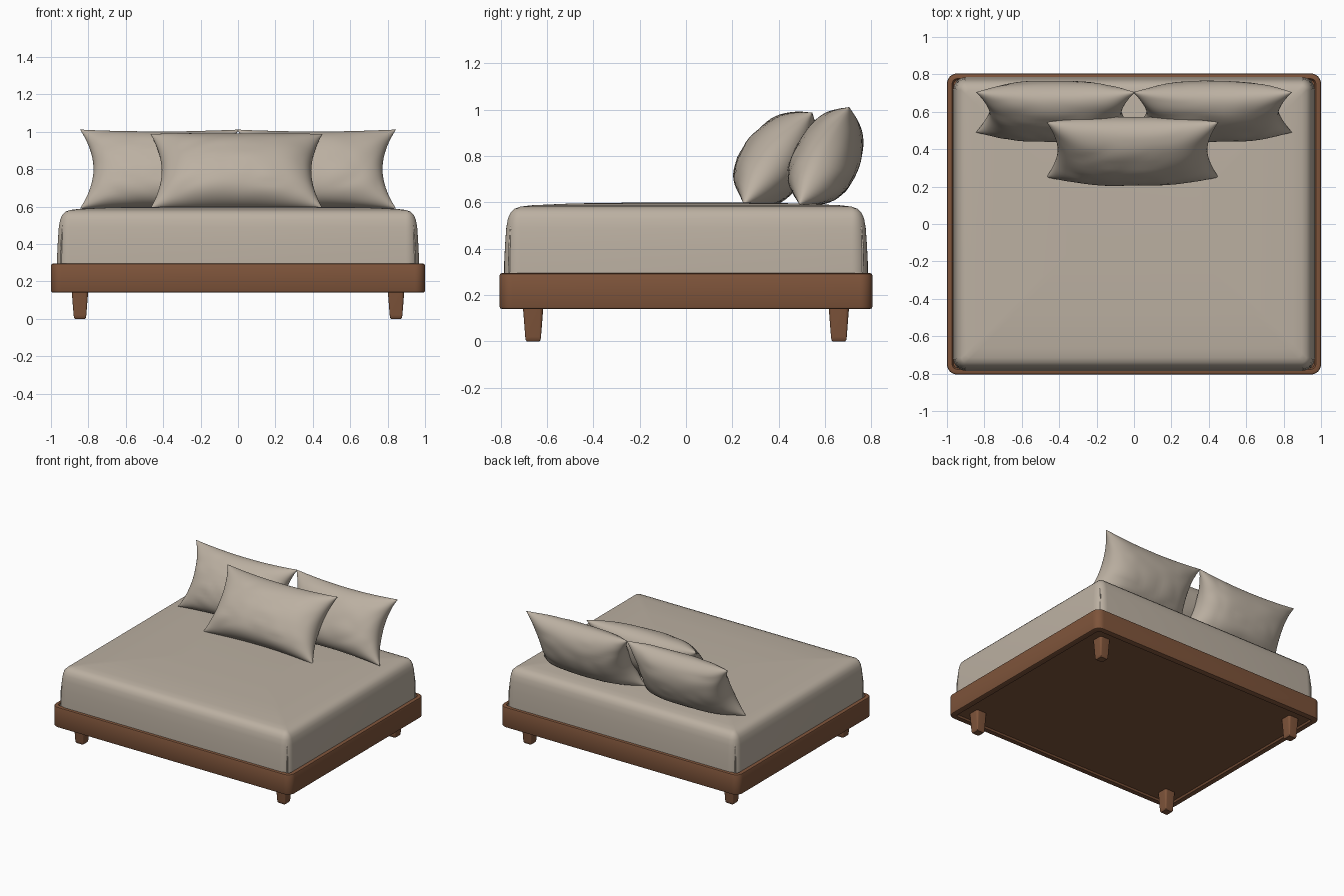
import bpy, bmesh, math
from mathutils import Vector, noise

cube = bpy.data.objects.get("Cube")
if cube:
    bpy.data.objects.remove(cube, do_unlink=True)


def material(name, rgb):
    m = bpy.data.materials.new(name)
    m.use_nodes = True
    m.diffuse_color = (*rgb, 1)
    m.node_tree.nodes["Principled BSDF"].inputs["Base Color"].default_value = (*rgb, 1)
    return m


fabric = material("beige linen", (0.50, 0.435, 0.36))
wood = material("brown wood", (0.21, 0.089, 0.043))


def finish(name, bm, mat, angle=35):
    bmesh.ops.recalc_face_normals(bm, faces=bm.faces)
    mesh = bpy.data.meshes.new(name)
    bm.to_mesh(mesh)
    bm.free()
    mesh.materials.append(mat)
    mesh.shade_smooth()
    mesh.set_sharp_from_angle(angle=math.radians(angle))
    obj = bpy.data.objects.new(name, mesh)
    bpy.context.collection.objects.link(obj)
    return obj


def rounded_rect(hx, hy, r, steps=8):
    pts = []
    for q, (sx, sy) in enumerate([(1, 1), (-1, 1), (-1, -1), (1, -1)]):
        for i in range(steps + 1):
            a = (q + i / steps) * math.pi / 2
            pts.append((sx * (hx - r) + r * math.cos(a), sy * (hy - r) + r * math.sin(a)))
    return pts


def loft(name, hx, hy, r, levels, mat, centre=(0, 0), angle=35):
    """Stack rounded rectangles given as (inset, height) and cap both ends."""
    bm = bmesh.new()
    loops = []
    for inset, z in levels:
        ring = rounded_rect(hx - inset, hy - inset, max(r - inset, r * 0.35))
        loops.append([bm.verts.new((x + centre[0], y + centre[1], z)) for x, y in ring])
    n = len(loops[0])
    for a, b in zip(loops, loops[1:]):
        for i in range(n):
            bm.faces.new((a[i], a[(i + 1) % n], b[(i + 1) % n], b[i]))
    bm.faces.new(loops[0])
    bm.faces.new(loops[-1])
    return finish(name, bm, mat, angle)


# Bed base with a shallow recess underneath and a lip on top
loft("bed_frame", 1.0, 0.805, 0.055,
     [(0.05, 0.152), (0.042, 0.14), (0.01, 0.14), (0.003, 0.143), (0, 0.15),
      (0, 0.285), (0.003, 0.292), (0.01, 0.295), (0.028, 0.295), (0.036, 0.28)], wood)

# Tapered legs
for sx, side in ((-1, "right"), (1, "left")):
    for sy, end in ((-1, "front"), (1, "back")):
        loft(f"{end}_{side}_leg", 0.045, 0.045, 0.018,
             [(0.018, 0), (0.013, 0.006), (0.011, 0.02), (0, 0.16)],
             wood, (sx * 0.845, sy * 0.66))

# Mattress with softly rounded shoulders and a domed top
loft("mattress", 0.967, 0.785, 0.07,
     [(0, 0.25), (0, 0.34), (0.004, 0.42), (0.009, 0.49), (0.016, 0.53), (0.027, 0.555),
      (0.045, 0.573), (0.07, 0.582), (0.12, 0.588), (0.3, 0.596), (0.6, 0.6)],
     fabric, angle=60)

# Sewn corner folds of the sheet
for sx, side in ((-1, "right"), (1, "left")):
    for sy, end in ((-1, "front"), (1, "back")):
        cu = bpy.data.curves.new(f"{end}_{side}_corner_fold", "CURVE")
        cu.dimensions = "3D"
        cu.bevel_depth = 0.005
        cu.bevel_resolution = 1
        sp = cu.splines.new("POLY")
        path = [(0.947, 0.765, 0.28), (0.945, 0.763, 0.40), (0.936, 0.755, 0.50),
                (0.922, 0.742, 0.552)]
        sp.points.add(len(path) - 1)
        for p, (x, y, z) in zip(sp.points, path):
            p.co = (sx * x, sy * y, z, 1)
        cu.materials.append(fabric)
        bpy.context.collection.objects.link(bpy.data.objects.new(cu.name, cu))


def pillow(name, cx, half_w, bottom, top, front, back, pinch, seed):
    """Plump cushion leaning from its bottom (y, z) edge to its top (y, z) edge."""
    bm = bmesh.new()
    b, t = Vector((0, *bottom)), Vector((0, *top))
    mid, up = (b + t) / 2, (t - b) / 2
    normal = Vector((0, -up.z, up.y)).normalized()
    for depth in (front, -back):
        new = bmesh.ops.create_grid(bm, x_segments=44, y_segments=30, size=1)["verts"]
        for vert in new:
            u = math.sin(vert.co.x * math.pi / 2)
            v = math.sin(vert.co.y * math.pi / 2)
            puff = max(0, (1 - abs(u) ** 2.4) * (1 - v * v)) ** 0.5
            x = half_w * u * (1 - pinch * (1 - v * v) * u * u)
            rise = v * (1 - 0.09 * (1 - u * u) * v * v)
            # creases fade out toward the middle of the cushion
            crease = noise.noise(Vector((u * 2.2 + seed, v * 2.2, depth * 9)))
            crease *= 0.022 * puff * (0.4 + abs(u * v))
            bulge = depth * puff * (1 - 0.1 * v)
            p = mid + up * rise + normal * (bulge + math.copysign(crease, depth))
            p.x = cx + x
            p.z = max(p.z, 0.587)   # rests flat on the mattress
            vert.co = p
    bmesh.ops.remove_doubles(bm, verts=bm.verts, dist=0.0004)
    return finish(name, bm, fabric, 80)


for sx, side in ((-1, "right"), (1, "left")):
    pillow(f"back_{side}_pillow", sx * 0.42, 0.425, (0.49, 0.59), (0.705, 1.012),
           0.125, 0.155, 0.17, 3 * sx)
pillow("front_pillow", -0.008, 0.46, (0.25, 0.59), (0.545, 0.988), 0.15, 0.14, 0.13, 7)
